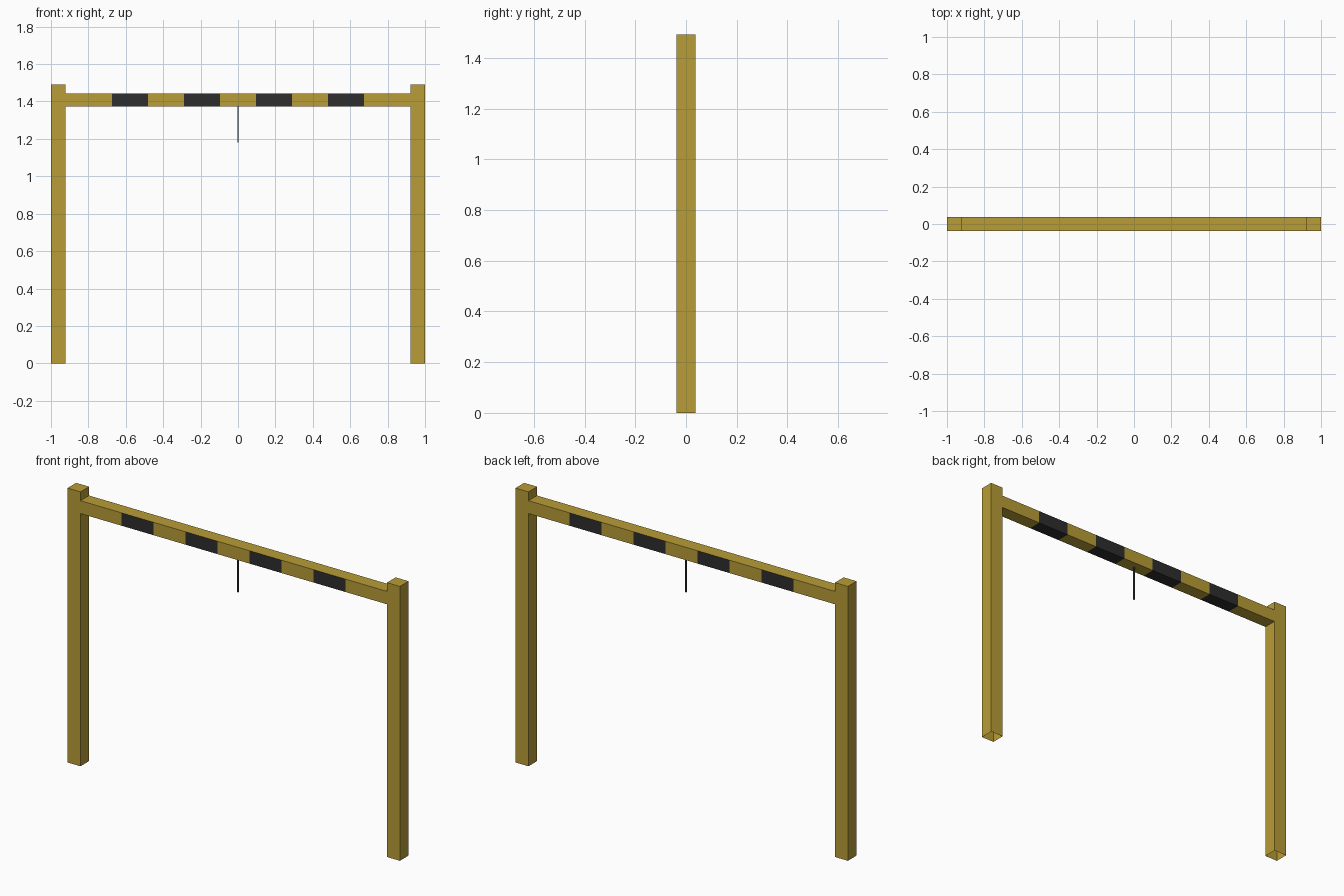
import bpy, bmesh

if "Cube" in bpy.data.objects:
    bpy.data.objects.remove(bpy.data.objects["Cube"])


def material(name, rgb):
    m = bpy.data.materials.new(name)
    m.diffuse_color = (*rgb, 1)
    m.use_nodes = True
    m.node_tree.nodes["Principled BSDF"].inputs["Base Color"].default_value = m.diffuse_color
    return m


YELLOW = material("mustard yellow", (0.48, 0.335, 0.038))
BLACK = material("stripe black", (0.027, 0.027, 0.027))
GREY = material("dark grey", (0.06, 0.06, 0.06))


def finish(name, bm, mats):
    me = bpy.data.meshes.new(name)
    bm.normal_update()
    bm.to_mesh(me)
    bm.free()
    for m in mats:
        me.materials.append(m)
    ob = bpy.data.objects.new(name, me)
    bpy.context.collection.objects.link(ob)
    return ob


def box(x0, x1, y0, y1, z0, z1):
    bm = bmesh.new()
    bmesh.ops.create_cube(bm, size=1)
    for v in bm.verts:
        v.co = (x1 if v.co.x > 0 else x0,
                y1 if v.co.y > 0 else y0,
                z1 if v.co.z > 0 else z0)
    bm.normal_update()
    return bm


TOP, POST_W, HALF_D = 1.492, 0.078, 0.0373
BEAM_Z0, BEAM_Z1 = 1.374, 1.444
STRIPE = 0.1925

# Posts: square tubes, open at the foot
for side, name in ((-1, "left_post"), (1, "right_post")):
    xs = sorted((side * 1.0, side * (1 - POST_W)))
    bm = box(*xs, -HALF_D, HALF_D, 0, TOP)
    foot = [f for f in bm.faces if f.normal.z < -0.5]
    bmesh.ops.delete(bm, geom=foot, context='FACES_ONLY')
    finish(name, bm, [YELLOW])

# Crossbar: sliced along x, stripes on front, back and underside
bm = box(-1 + POST_W, 1 - POST_W, -HALF_D + 0.0005, HALF_D - 0.0005, BEAM_Z0, BEAM_Z1)
for i in range(8):
    bmesh.ops.bisect_plane(bm, geom=bm.verts[:] + bm.edges[:] + bm.faces[:],
                           plane_co=((i - 3.5) * STRIPE, 0, 0), plane_no=(1, 0, 0))
bm.normal_update()
for f in bm.faces:
    cell = round(f.calc_center_median().x / STRIPE)
    if cell % 2 and abs(cell) < 4 and f.normal.z < 0.5 and abs(f.normal.x) < 0.5:
        f.material_index = 1
finish("crossbar", bm, [YELLOW, BLACK])

# Thin hanging rod under the middle of the crossbar
finish("hanging_rod", box(-0.004, 0.004, -0.004, 0.004, 1.18, BEAM_Z0), [GREY])
